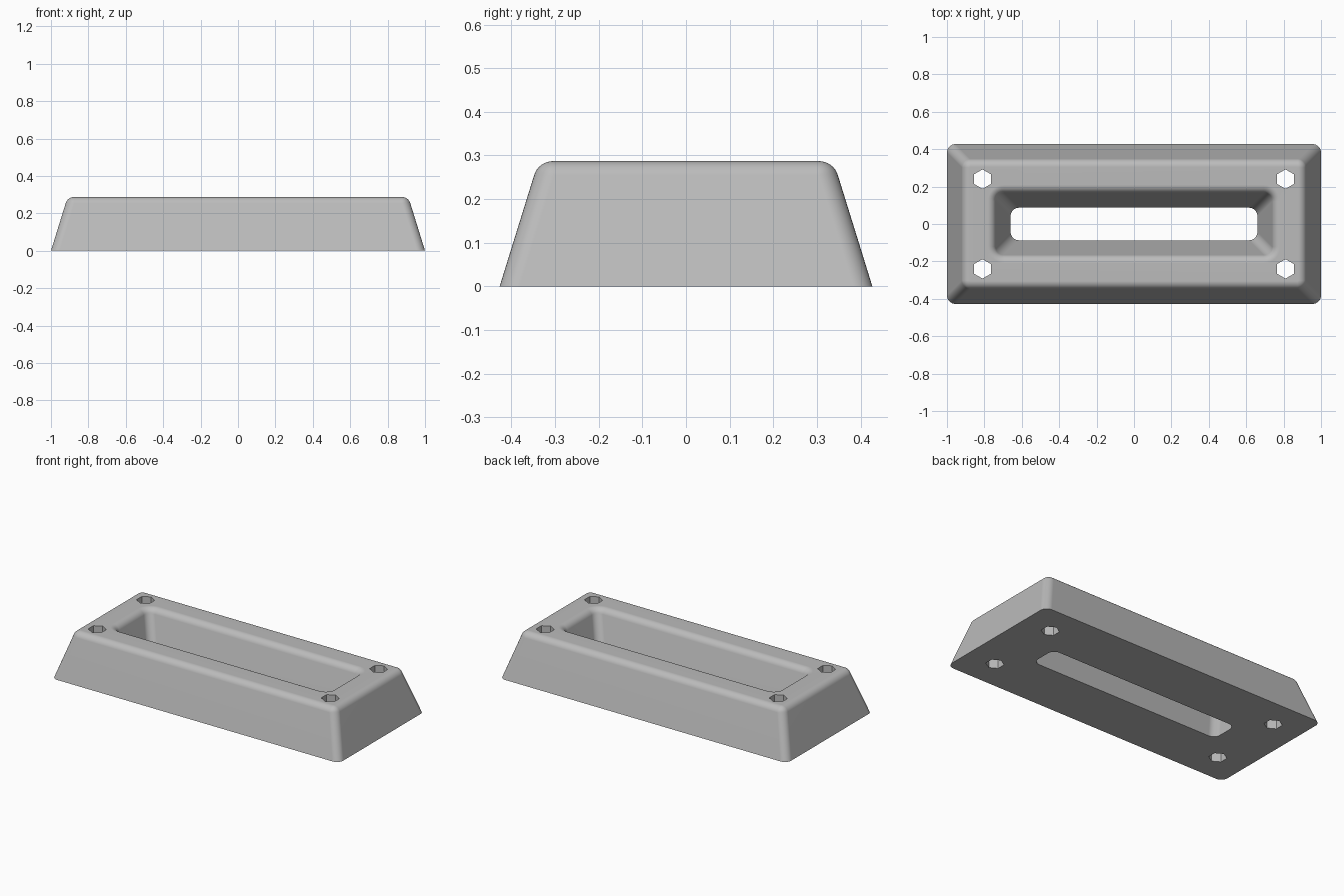
import bpy, bmesh, math
from mathutils import Matrix

if "Cube" in bpy.data.objects:
    bpy.data.objects.remove(bpy.data.objects["Cube"], do_unlink=True)

HEIGHT = 0.287
DRAFT = 0.089          # how far the sloped walls lean over the full height
FILLET = 0.045
STEPS = 8

grey = bpy.data.materials.new("plain grey")
grey.use_nodes = True
grey.diffuse_color = (0.5, 0.5, 0.5, 1)
grey.node_tree.nodes["Principled BSDF"].inputs["Base Color"].default_value = (0.5, 0.5, 0.5, 1)


def rounded_rect(hx, hy, r, z):
    """Points of a rounded rectangle, counter-clockwise."""
    pts = []
    for quarter, (sx, sy) in enumerate([(1, 1), (-1, 1), (-1, -1), (1, -1)]):
        for i in range(STEPS + 1):
            a = math.pi / 2 * (quarter + i / STEPS)
            pts.append((sx * (hx - r) + r * math.cos(a),
                        sy * (hy - r) + r * math.sin(a), z))
    return pts


# Wall profile: (lean, height, change of corner radius) from base to top
tilt = math.atan2(DRAFT, HEIGHT)
centre = DRAFT + FILLET * math.tan((math.pi / 2 - tilt) / 2)
start = centre - FILLET * math.cos(tilt)
profile = [(0, 0, 0)]
for i in range(STEPS + 1):
    a = tilt + (math.pi / 2 - tilt) * i / STEPS
    lean = centre - FILLET * math.cos(a)
    profile.append((lean, HEIGHT - FILLET + FILLET * math.sin(a), lean - start))

# Outer wall up, top across, slot wall down, underside back to the start
loops = [rounded_rect(1 - o, 0.427 - o, FILLET - d, z) for o, z, d in profile]
loops += [rounded_rect(0.66 + o, 0.087 + o, FILLET + d, z) for o, z, d in reversed(profile)]

bm = bmesh.new()
rings = [[bm.verts.new(p) for p in loop] for loop in loops]
for k, low in enumerate(rings):
    high = rings[(k + 1) % len(rings)]
    for i in range(len(low)):
        j = (i + 1) % len(low)
        bm.faces.new((low[i], low[j], high[j], high[i]))
bmesh.ops.recalc_face_normals(bm, faces=bm.faces)
mesh = bpy.data.meshes.new("slotted_base")
bm.to_mesh(mesh)
bm.free()
body = bpy.data.objects.new("slotted_base", mesh)
bpy.context.collection.objects.link(body)
mesh.materials.append(grey)

# Hexagonal through holes near the corners
bm = bmesh.new()
for x in (-0.81, 0.81):
    for y in (-0.24, 0.24):
        # Points of each hexagon face front and back
        place = Matrix.Translation((x, y, HEIGHT / 2)) @ Matrix.Rotation(math.pi / 6, 4, 'Z')
        made = bmesh.ops.create_cone(bm, cap_ends=True, segments=6, radius1=0.052,
                                     radius2=0.052, depth=0.6)
        verts = made["verts"]
        if max(v.co.y for v in verts) > 0.05:
            place = Matrix.Translation((x, y, HEIGHT / 2))
        bmesh.ops.transform(bm, matrix=place, verts=verts)
cut_mesh = bpy.data.meshes.new("hole_cutter")
bm.to_mesh(cut_mesh)
bm.free()
cut_mesh.materials.append(grey)
cutter = bpy.data.objects.new("hole_cutter", cut_mesh)
bpy.context.collection.objects.link(cutter)
cutter.hide_render = True

bpy.ops.object.select_all(action='DESELECT')
bpy.context.view_layer.objects.active = body
body.select_set(True)
holes = body.modifiers.new("bolt_holes", 'BOOLEAN')
holes.operation = 'DIFFERENCE'
holes.solver = 'EXACT'
holes.object = cutter
bpy.ops.object.modifier_apply(modifier=holes.name)
bpy.data.objects.remove(cutter, do_unlink=True)

# Smooth fillets, crisp hole and base edges, flat walls
bpy.ops.object.shade_smooth_by_angle(angle=math.radians(30))
flat = body.modifiers.new("flat_walls", 'WEIGHTED_NORMAL')
flat.keep_sharp = True
